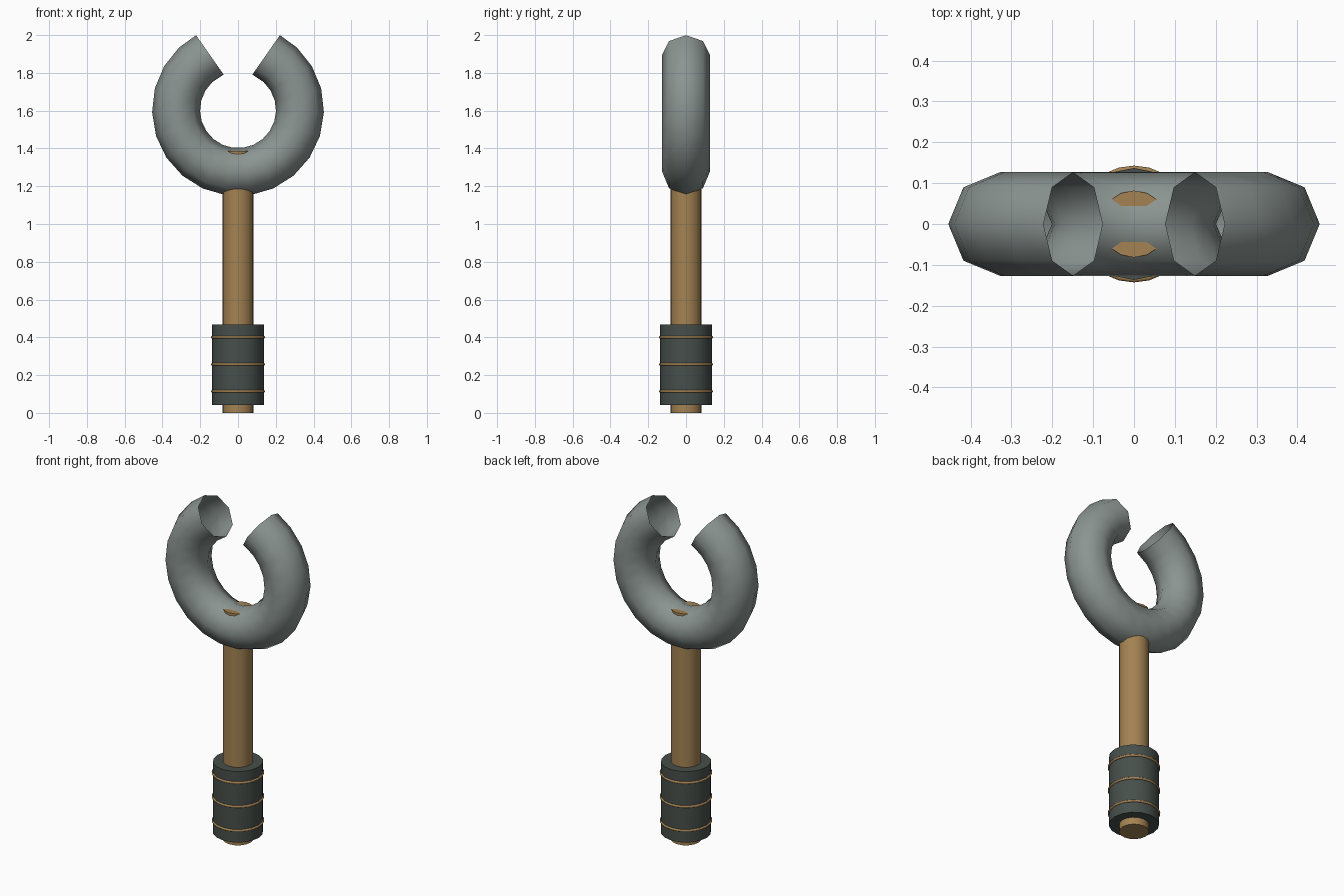
import bpy, bmesh, math
from mathutils import Vector

if "Cube" in bpy.data.objects:
    bpy.data.objects.remove(bpy.data.objects["Cube"])


def material(name, colour):
    m = bpy.data.materials.new(name)
    m.diffuse_color = (*colour, 1)
    m.use_nodes = True
    m.node_tree.nodes["Principled BSDF"].inputs["Base Color"].default_value = m.diffuse_color
    return m


STONE = material("grey_metal", (0.26, 0.30, 0.285))
WOOD = material("tan_wood", (0.37, 0.225, 0.085))
WRAP = material("dark_wrap", (0.062, 0.078, 0.07))


def smooth(obj, mat):
    obj.data.materials.append(mat)
    bpy.ops.object.select_all(action='DESELECT')
    obj.select_set(True)
    bpy.context.view_layer.objects.active = obj
    bpy.ops.object.shade_smooth_by_angle(angle=math.radians(50))


def cylinder(name, radius, z0, z1, mat, sides=16):
    bpy.ops.mesh.primitive_cylinder_add(
        vertices=sides, radius=radius, depth=z1 - z0, location=(0, 0, (z0 + z1) / 2))
    obj = bpy.context.object
    obj.name = name
    smooth(obj, mat)


def open_ring(name, centre_z, major, minor, gap, steps, sides, mat):
    """Open-ended tube along an arc in the xz plane, gap at the top."""
    path = []
    for i in range(steps + 1):
        a = gap / 2 + (2 * math.pi - gap) * i / steps
        path.append(Vector((major * math.sin(a), 0, centre_z + major * math.cos(a))))
    bm = bmesh.new()
    rings = []
    for i, p in enumerate(path):
        tangent = (path[min(i + 1, steps)] - path[max(i - 1, 0)]).normalized()
        side = Vector((0, 1, 0))
        out = side.cross(tangent)
        rings.append([bm.verts.new(p + minor * (math.cos(t) * out + math.sin(t) * side))
                      for t in (2 * math.pi * k / sides for k in range(sides))])
    for a, b in zip(rings, rings[1:]):
        for k in range(sides):
            n = (k + 1) % sides
            bm.faces.new((a[k], a[n], b[n], b[k]))
    bmesh.ops.recalc_face_normals(bm, faces=bm.faces)
    mesh = bpy.data.meshes.new(name)
    bm.to_mesh(mesh)
    bm.free()
    obj = bpy.data.objects.new(name, mesh)
    bpy.context.collection.objects.link(obj)
    smooth(obj, mat)


# Hollow open ring at the head
open_ring("head_ring", 1.603, 0.328, 0.127, math.radians(54), 19, 8, STONE)

# Shaft, just breaking through the inside of the ring
cylinder("shaft", 0.082, 0, 1.386, WOOD)

# Grip with three thin cords
cylinder("grip", 0.137, 0.043, 0.467, WRAP)
for i, z in enumerate((0.114, 0.257, 0.400)):
    bpy.ops.mesh.primitive_torus_add(
        major_radius=0.136, minor_radius=0.007, major_segments=24, minor_segments=8,
        location=(0, 0, z))
    cord = bpy.context.object
    cord.name = f"grip_cord_{i + 1}"
    smooth(cord, WOOD)
